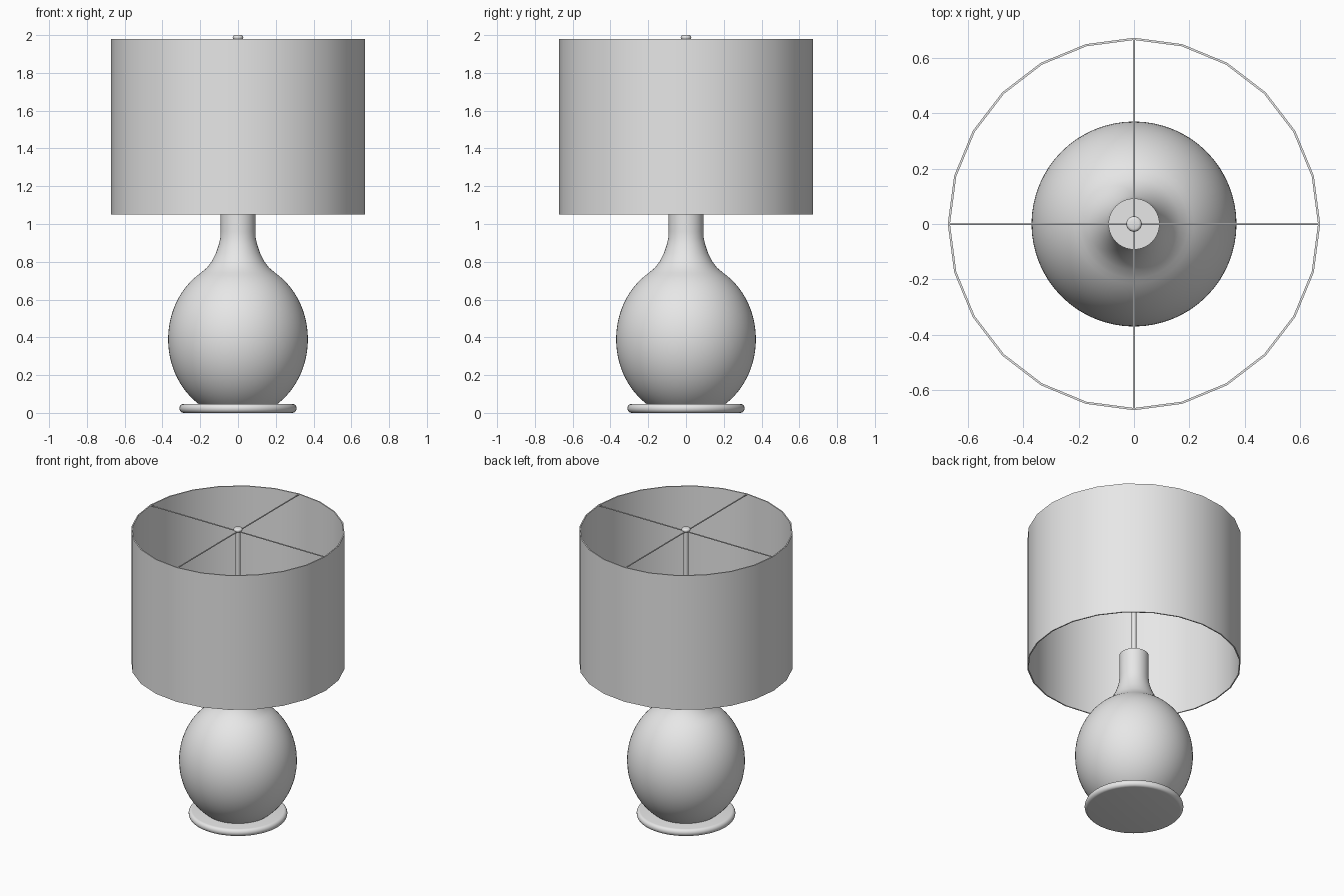
import bpy
import math

cube = bpy.data.objects.get("Cube")
if cube:
    bpy.data.objects.remove(cube, do_unlink=True)

grey = bpy.data.materials.new("plain grey")
grey.use_nodes = True
grey.diffuse_color = (0.8, 0.8, 0.8, 1)
grey.node_tree.nodes["Principled BSDF"].inputs["Base Color"].default_value = (0.8, 0.8, 0.8, 1)


def lathe(name, profile, sides, closed=False):
    """Revolve (radius, height) points around z; radius 0 makes a pole."""
    verts, rings, faces = [], [], []
    for r, z in profile:
        count = sides if r > 0 else 1
        start = len(verts)
        for i in range(count):
            a = math.tau * i / sides
            verts.append((r * math.cos(a), r * math.sin(a), z))
        rings.append([start + i % count for i in range(sides)])
    pairs = list(zip(rings, rings[1:]))
    if closed:
        pairs.append((rings[-1], rings[0]))
    for low, high in pairs:
        for i in range(sides):
            j = (i + 1) % sides
            face = list(dict.fromkeys((low[i], low[j], high[j], high[i])))
            faces.append(face)
    mesh = bpy.data.meshes.new(name)
    mesh.from_pydata(verts, [], faces)
    mesh.materials.append(grey)
    obj = bpy.data.objects.new(name, mesh)
    bpy.context.collection.objects.link(obj)
    bpy.ops.object.select_all(action="DESELECT")
    obj.select_set(True)
    bpy.context.view_layer.objects.active = obj
    bpy.ops.object.shade_smooth_by_angle(angle=math.radians(35))
    return obj


def arc(r, z, rx, rz, start, end, steps):
    """Elliptical arc of profile points, angles in degrees."""
    angles = [math.radians(start + (end - start) * i / steps) for i in range(steps + 1)]
    return [(r + rx * math.cos(a), z + rz * math.sin(a)) for a in angles]


# Foot: flat disc with a rounded rim
lathe("foot_disc", [(0, 0.004)] + arc(0.288, 0.026, 0.022, 0.022, -90, 90, 10) + [(0, 0.048)], 64)

# Body: egg-shaped bulb flowing through a concave flare into a straight neck
bulb = arc(0, 0.39, 0.37, 0.415, -56, 58, 32)
flare = [(0.165, 0.768), (0.138, 0.803), (0.117, 0.846), (0.102, 0.89), (0.094, 0.925)]
neck = [(0.092, 0.96), (0.092, 1.12), (0, 1.12)]
lathe("bulb_body", [(0, bulb[0][1])] + bulb + flare + neck, 64)

# Rod and finial
lathe("centre_rod", [(0, 1.1), (0.015, 1.1), (0.015, 1.98), (0, 1.98)], 16)
lathe("finial", [(0, 1.976)] + arc(0.018, 1.988, 0.01, 0.012, -90, 90, 6) + [(0, 2.0)], 24)

# Shade: thin open drum with faceted outline
lathe("drum_shade", [(0.672, 1.05), (0.672, 1.98), (0.664, 1.98), (0.664, 1.05)], 24, closed=True)

# Crossed wires holding the shade
for name, turn in (("shade_wire_across", 0), ("shade_wire_deep", math.pi / 2)):
    bpy.ops.mesh.primitive_cylinder_add(vertices=8, radius=0.004, depth=1.334,
                                        location=(0, 0, 1.975),
                                        rotation=(0, math.pi / 2, turn))
    wire = bpy.context.object
    wire.name = name
    wire.data.materials.append(grey)
    bpy.ops.object.shade_smooth_by_angle(angle=math.radians(50))

# Rest the foot on the ground
for obj in bpy.data.objects:
    if obj.name == "foot_disc":
        obj.scale.z = 1.09
        obj.location.z = -0.00436
